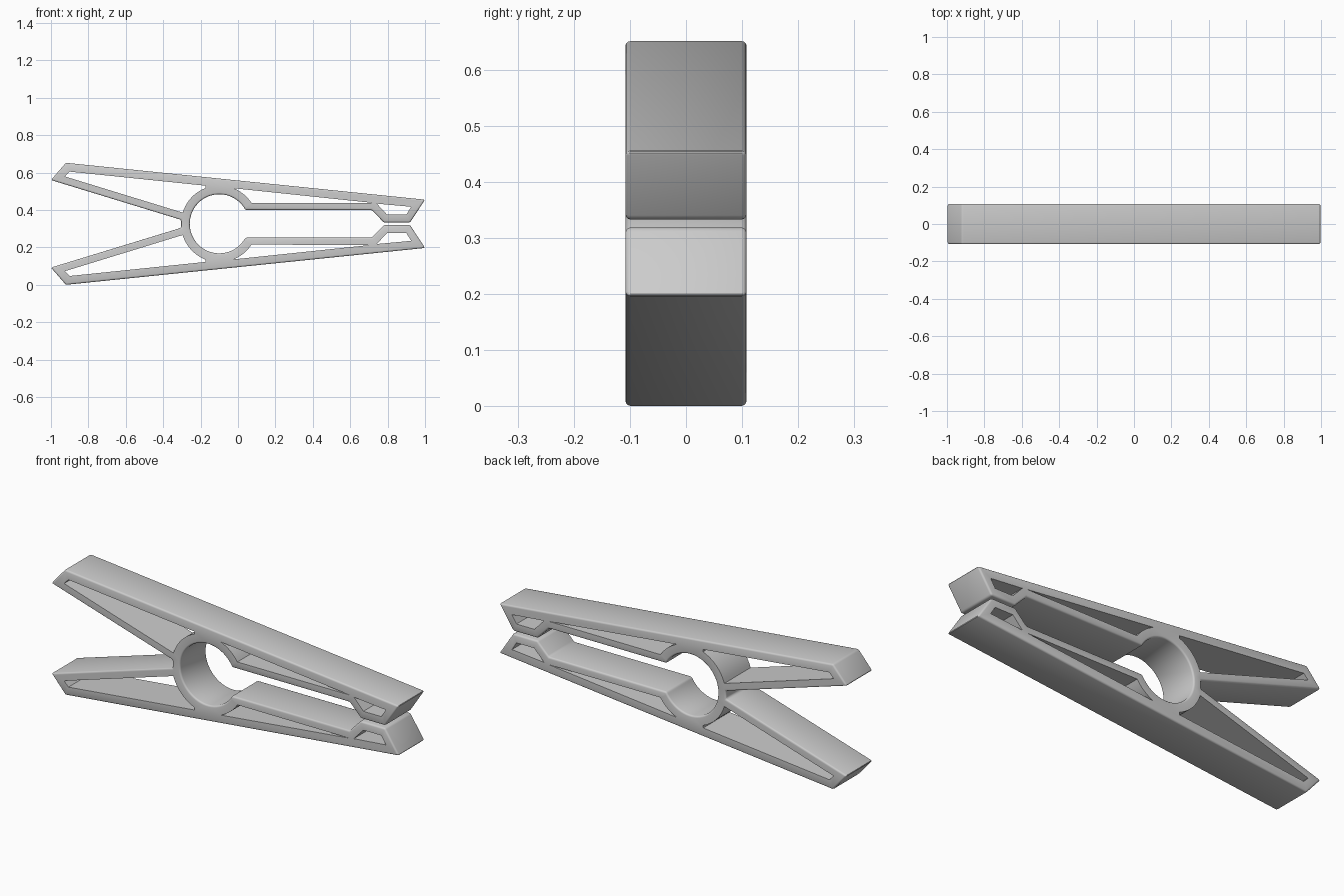
import bpy, bmesh
from math import radians, sin, cos

if "Cube" in bpy.data.objects:
    bpy.data.objects.remove(bpy.data.objects["Cube"])

MID = 0.326          # height of the symmetry line
HALF_WIDTH = 0.108
CX = -0.10           # ring centre
R_IN, R_OUT = 0.158, 0.205


def arc(r, a0, a1, n):
    """Points on the spring ring, angles in degrees."""
    angles = [radians(a0 + (a1 - a0) * i / n) for i in range(n + 1)]
    return [(CX + r * cos(a), MID + r * sin(a)) for a in angles]


def flip(points):
    return [(x, 2 * MID - z) for x, z in reversed(points)]


# Upper half of the outline: handle, back, nose, jaw, arm, ring bore
upper = arc(R_OUT, 174, 174, 1)[:1] + [
    (-1.0, 0.56), (-0.92, 0.652), (1.0, 0.455), (0.92, 0.333),
    (0.78, 0.333), (0.715, 0.40)] + arc(R_IN, 28, 180, 28)
outline = upper + flip(upper[:-1])

# Openings in the upper half: handle, arm, jaw
openings = [
    [(-0.925, 0.579), (-0.90, 0.605), (CX - 0.075, 0.530)] + arc(R_OUT, 111, 163, 10),
    [(0.715, 0.4385)] + arc(R_OUT, 33, 68, 8),
    [(0.742, 0.434), (0.926, 0.417), (0.90, 0.375), (0.797, 0.375)],
]
openings += [flip(o) for o in openings]

# Fill the profile and extrude it through the width
bm = bmesh.new()
edges = []
for loop in [outline] + openings:
    vs = [bm.verts.new((x, -HALF_WIDTH, z)) for x, z in loop]
    edges += [bm.edges.new((vs[i - 1], vs[i])) for i in range(len(vs))]
bmesh.ops.triangle_fill(bm, edges=edges, use_beauty=True, normal=(0, -1, 0))
ext = bmesh.ops.extrude_face_region(bm, geom=bm.faces[:])
moved = [v for v in ext["geom"] if isinstance(v, bmesh.types.BMVert)]
bmesh.ops.translate(bm, verts=moved, vec=(0, 2 * HALF_WIDTH, 0))
bmesh.ops.recalc_face_normals(bm, faces=bm.faces[:])

# Round the sharp edges of the outer outline
key = lambda x, z: (round(x, 4), round(z, 4))
outer = {key(x, z) for x, z in outline}
sharp = [e for e in bm.edges
         if all(key(v.co.x, v.co.z) in outer for v in e.verts)
         and len(e.link_faces) == 2 and e.calc_face_angle() > radians(20)]
bmesh.ops.bevel(bm, geom=sharp, offset=0.009, segments=3, profile=0.5,
                affect='EDGES', clamp_overlap=False)

mesh = bpy.data.meshes.new("clothespin_body")
bm.to_mesh(mesh)
bm.free()
body = bpy.data.objects.new("clothespin_body", mesh)
bpy.context.collection.objects.link(body)
bpy.context.view_layer.objects.active = body
body.select_set(True)
bpy.ops.object.shade_smooth_by_angle(angle=radians(35))
